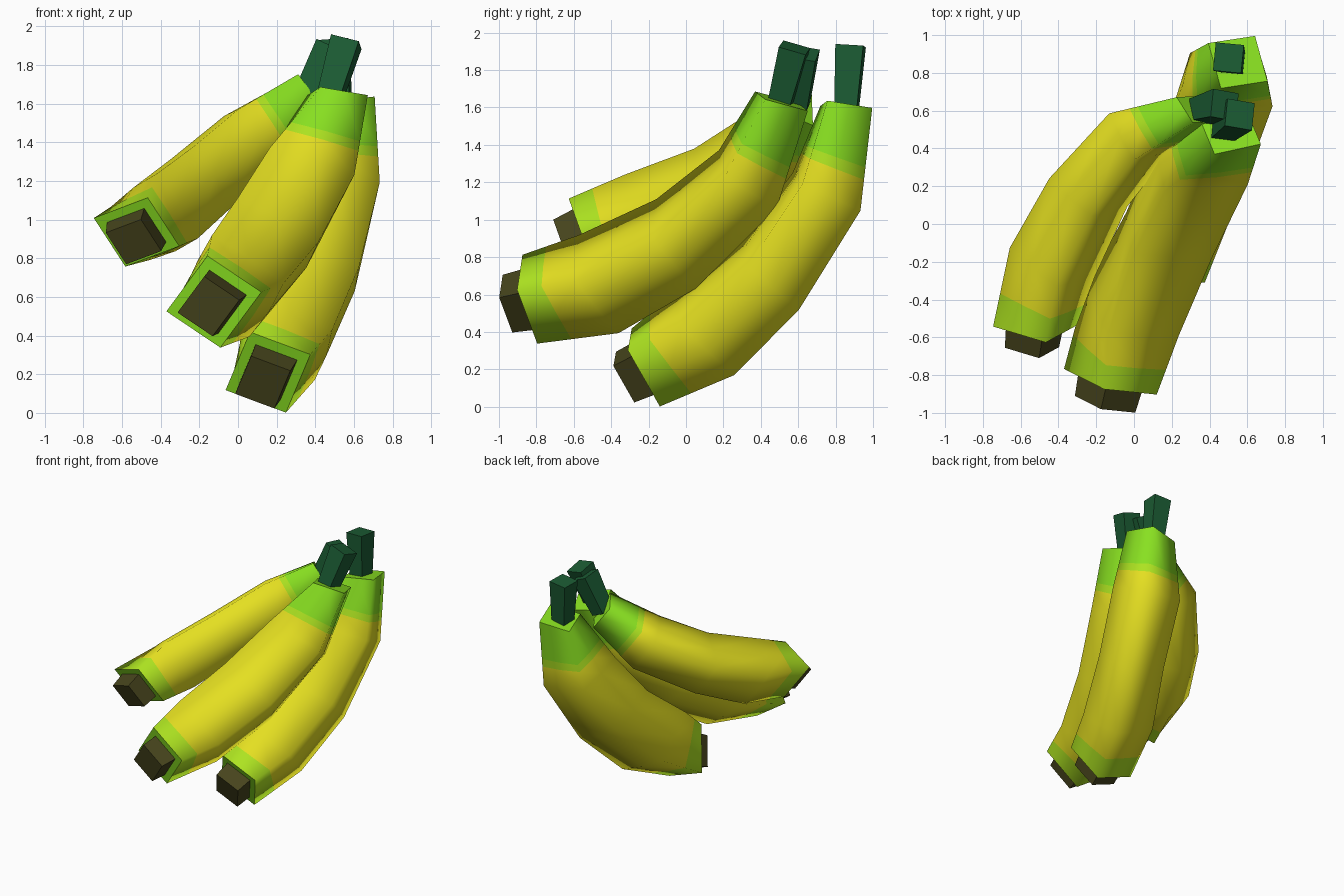
import bpy, bmesh, math
from mathutils import Vector

if "Cube" in bpy.data.objects:
    bpy.data.objects.remove(bpy.data.objects["Cube"])


def material(name, rgb):
    m = bpy.data.materials.new(name)
    m.diffuse_color = (*rgb, 1)
    m.use_nodes = True
    m.node_tree.nodes["Principled BSDF"].inputs["Base Color"].default_value = m.diffuse_color
    return m


YELLOW = material("banana_yellow", (0.78, 0.74, 0.015))
GREEN = material("fresh_green", (0.25, 0.75, 0.015))
LIME = material("lime", (0.42, 0.77, 0.015))
STEM = material("stem_green", (0.011, 0.105, 0.033))
TIP = material("dark_olive", (0.062, 0.058, 0.012))

# Rings from tip to top: along, bulge, sideways bow, half depth, half width,
# tilt with depth, tilt with width, sideways shift of the inner corner
RINGS = [
    (0.000, 0.000, 0.00, 0.220, 0.250, -0.45, 0.25, 0.0),
    (0.355, 0.155, -0.06, 0.285, 0.275, -0.19, 0.0, -0.05),
    (0.850, 0.250, -0.06, 0.267, 0.255, -0.15, 0.0, -0.11),
    (1.390, 0.220, -0.06, 0.230, 0.265, 0.22, 0.0, -0.10),
    (1.810, 0.020, 0.00, 0.135, 0.190, 0.72, 0.0, 0.0),
]


def loft(name, rings, mats, bands, smooth, cap=None):
    """Skin closed rings; bands gives the material slot of each strip."""
    bm = bmesh.new()
    vs = [[bm.verts.new(p) for p in r] for r in rings]
    count = len(vs[0])
    for i, slot in enumerate(bands):
        for j in range(count):
            k = (j + 1) % count
            f = bm.faces.new((vs[i][j], vs[i][k], vs[i + 1][k], vs[i + 1][j]))
            f.material_index = slot
            f.smooth = smooth
    for ring, slot in ((vs[0], bands[0]), (vs[-1], bands[-1])):
        f = bm.faces.new(ring)
        f.material_index = slot if cap is None else cap
        for e in f.edges:
            e.smooth = False
    bmesh.ops.recalc_face_normals(bm, faces=bm.faces[:])
    me = bpy.data.meshes.new(name)
    bm.to_mesh(me)
    bm.free()
    for m in mats:
        me.materials.append(m)
    ob = bpy.data.objects.new(name, me)
    bpy.context.collection.objects.link(ob)
    return ob


def mix(a, b, t):
    return [p.lerp(q, t) for p, q in zip(a, b)]


def rounded(ring, push):
    """Add a slightly raised point in the middle of each side."""
    c = sum(ring, Vector()) / 4
    out = []
    for j in range(4):
        mid = (ring[j] + ring[(j + 1) % 4]) / 2
        out += [ring[j], c + (mid - c) * push]
    return out


def banana(label, tip, top, bulge, twists, skew, top_tilt, inner, stem_base, stem_top):
    tip, top = Vector(tip), Vector(top)
    d = (top - tip).normalized()
    s = (top - tip).length / 1.81
    b = Vector(bulge)
    b = (b - d * b.dot(d)).normalized()
    n = b.cross(d)

    rings = []
    for i, (w, u, v, hp, hq, kp, kq, shift) in enumerate(RINGS):
        if i == 4:
            kp *= top_tilt
        ring = []
        for j in range(4):
            a = math.radians(90 * j + twists[i])
            p, q = hp * math.cos(a), hq * math.sin(a)
            pt = d * (w + kp * p + kq * q) + b * (u + p) + n * (v * skew + q)
            if j == 2 and 0 < i < 4:
                pt += (n + d * 0.4 + b * 0.3) * shift * skew
                pt += b * inner[0] + n * inner[1]
            ring.append(tip + s * pt)
        rings.append(ring)
    tip_ring = rings[0]
    r4, r3, r2, r1, r0 = [rounded(r, k) for r, k in
                          zip(rings, (1.0, 1.07, 1.09, 1.07, 1.0))]

    # peel with unripe bands at both ends
    loft("peel_" + label,
         [r4, mix(r4, r3, 0.42), r3, r2, r1, mix(r1, r0, 0.3), mix(r1, r0, 0.42), r0],
         [YELLOW, LIME, GREEN], [1, 0, 0, 0, 0, 1, 2], True, 2)

    # blunt dark tip
    c = sum(tip_ring, Vector()) / 4
    out = (tip_ring[2] - tip_ring[0]).cross(tip_ring[3] - tip_ring[1]).normalized()
    if out.dot(d) > 0:
        out = -out
    loft("blossom_end_" + label,
         [[c + (p - c) * 0.7 - out * 0.03 for p in tip_ring],
          [c + (p - c) * 0.65 + out * 0.125 for p in tip_ring]],
         [TIP], [0], False)

    # flaring stem
    e, f = Vector(stem_base), Vector(stem_top)
    ax = (f - e).normalized()
    sx = Vector((1, -0.1, 0))
    sx = (sx - ax * sx.dot(ax)).normalized()
    sy = ax.cross(sx)
    corners = ((1, 1), (-1, 1), (-1, -1), (1, -1))
    loft("stem_" + label,
         [[o + sx * h * i + sy * h * j for i, j in corners]
          for o, h in ((e - ax * 0.04, 0.06), (f, 0.075))],
         [STEM], [0], False)


banana("right", (0.155, -0.215, 0.21), (0.54, 0.845, 1.615), (0.52, 0.61, -0.60),
       (0,) * 5, 1, 1, (-0.06, 0), (0.52, 0.86, 1.62), (0.50, 0.88, 1.93))
banana("middle", (-0.125, -0.835, 0.575), (0.495, 0.50, 1.65), (0.305, 0.511, -0.805),
       (0,) * 5, 1, 1, (0, 0), (0.48, 0.51, 1.65), (0.56, 0.58, 1.92))
banana("left", (-0.525, -0.54, 0.935), (0.35, 0.595, 1.635), (-0.57, 0.71, -0.40),
       (-60, -45, -45, -45, -45), 0, 0.2, (0.06, 0.06),
       (0.36, 0.60, 1.65), (0.48, 0.63, 1.89))
